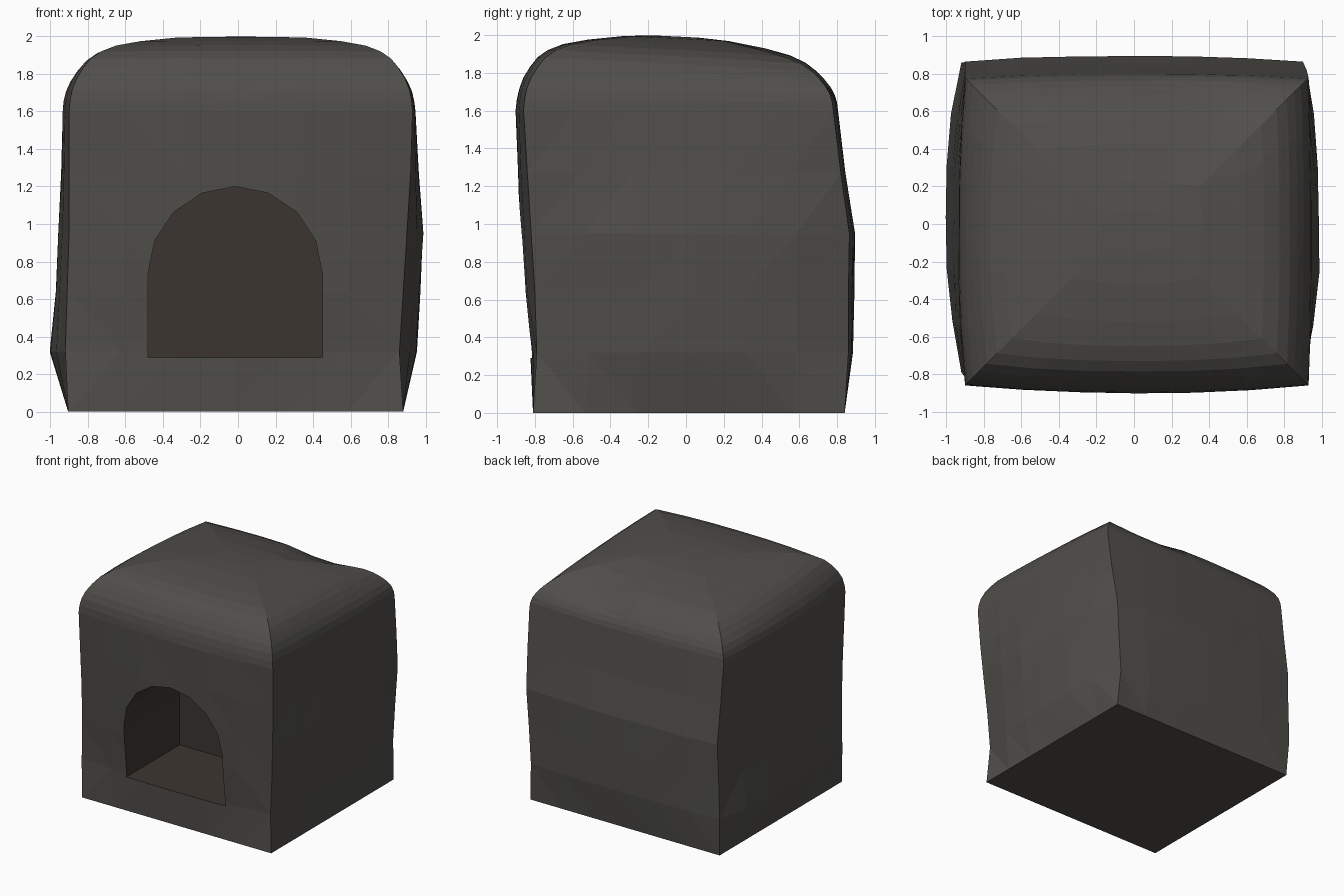
import bpy, bmesh, math, random

if "Cube" in bpy.data.objects:
    bpy.data.objects.remove(bpy.data.objects["Cube"])

random.seed(4)
N = 6  # segments along each side of a ring


def material(name, rgb):
    m = bpy.data.materials.new(name)
    m.diffuse_color = (*rgb, 1)
    m.use_nodes = True
    m.node_tree.nodes["Principled BSDF"].inputs["Base Color"].default_value = m.diffuse_color
    return m


MATS = [material("dark_stone", (0.08, 0.077, 0.069)),
        material("sooty_inside", (0.045, 0.036, 0.03))]


def make_object(name, bm):
    bmesh.ops.recalc_face_normals(bm, faces=bm.faces)
    me = bpy.data.meshes.new(name)
    bm.to_mesh(me)
    bm.free()
    ob = bpy.data.objects.new(name, me)
    bpy.context.collection.objects.link(ob)
    for m in MATS:
        me.materials.append(m)
    return ob


# wall levels: z, left, right, front, back corner lines, then bulge of each side
LEVELS = [
    (0.00, -.905, .88, -.81, .84, 0, 0, 0, 0),
    (0.32, -.92, .86, -.79, .86, .08, .09, .035, .025),
    (0.64, -.91, .88, -.80, .86, .06, .09, .06, .03),
    (0.95, -.90, .90, -.82, .865, .06, .09, .06, .03),
    (1.27, -.90, .92, -.84, .82, .04, .045, .05, .025),
    (1.60, -.90, .93, -.86, .78, .035, .015, .04, .025),
]
# rounded top: z, inset
CROWN = [(1.65, .005), (1.70, .017), (1.75, .04), (1.80, .075), (1.845, .115),
         (1.885, .17), (1.92, .25), (1.95, .38), (1.98, .58), (1.99, .74)]


def ring(bm, level, inset=0.0, noise=0.008):
    z, l, r, f, b, bl, br, bf, bb = level
    l, r, f, b = l + inset, r - inset, f + inset, b - inset
    sides = [((l, f), (r, f), (0, -bf)), ((r, f), (r, b), (br, 0)),
             ((r, b), (l, b), (0, bb)), ((l, b), (l, f), (-bl, 0))]
    verts = []
    for p, q, out in sides:
        for i in range(N):
            t = i / N
            k = 1 - abs(2 * t - 1) ** 2.5
            if k > 0 and z > 0:
                k += random.uniform(-noise, noise) * 8
            x = p[0] + (q[0] - p[0]) * t + out[0] * k
            y = p[1] + (q[1] - p[1]) * t + out[1] * k
            top = min(1, max(0, (z - 1.6) / .25))
            dip = .05 * math.exp(-((x - .4) / .25) ** 2 - ((y - .62) / .2) ** 2)
            verts.append(bm.verts.new((x, y, z - top * (.05 * y + dip))))
    return verts


# lumpy block with a rounded top
bm = bmesh.new()
rings = [ring(bm, lv) for lv in LEVELS]
rings += [ring(bm, (z, *LEVELS[-1][1:]), d, 0.002) for z, d in CROWN]
for a, b in zip(rings, rings[1:]):
    for i in range(4 * N):
        j = (i + 1) % (4 * N)
        bm.faces.new((a[i], a[j], b[j], b[i]))
bm.faces.new(rings[0])
bm.faces.new(rings[-1])
bmesh.ops.triangulate(bm, faces=bm.faces[:])
block = make_object("hearth_block", bm)

# arched recess in the front
arch = [(-.48, .29), (.45, .29)]
for i in range(9):
    a = math.pi * i / 8
    arch.append((-.015 + .465 * math.cos(a), .73 + .47 * math.sin(a)))
bm = bmesh.new()
face = bm.faces.new([bm.verts.new((x, -1.2, z)) for x, z in arch])
geo = bmesh.ops.extrude_face_region(bm, geom=[face])["geom"]
bmesh.ops.translate(bm, vec=(0, 1.1, 0),
                    verts=[g for g in geo if isinstance(g, bmesh.types.BMVert)])
if len(bm.faces) == len(arch) + 1:
    bm.faces.new([v for v in face.verts])
for fc in bm.faces:
    fc.material_index = 1
cutter = make_object("recess_cutter", bm)
cutter.hide_render = True
cutter.hide_viewport = True

cut = block.modifiers.new("recess", 'BOOLEAN')
cut.operation = 'DIFFERENCE'
cut.solver = 'EXACT'
cut.object = cutter
